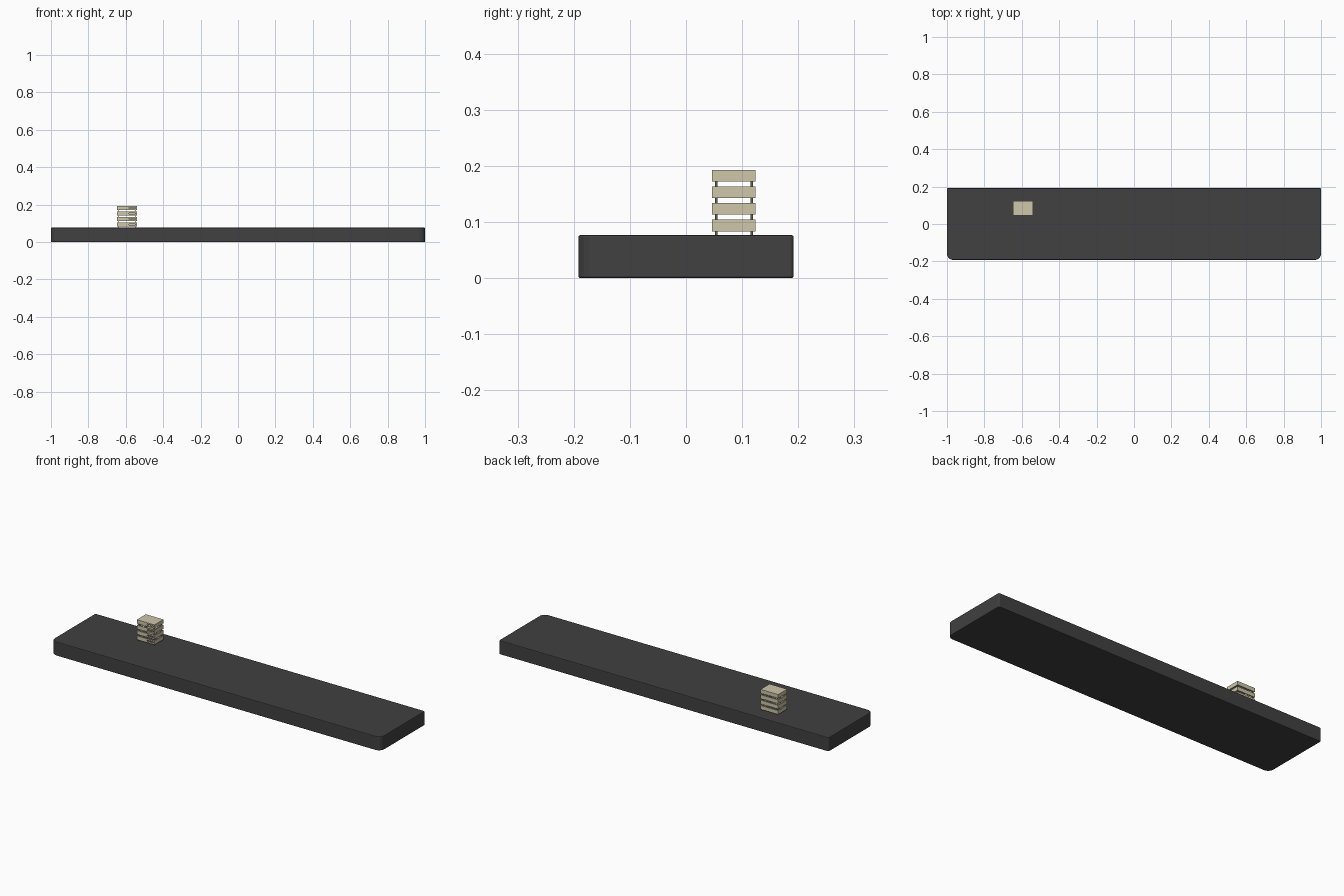
import bpy, bmesh, math

if "Cube" in bpy.data.objects:
    bpy.data.objects.remove(bpy.data.objects["Cube"])


def material(name, rgb):
    m = bpy.data.materials.new(name)
    m.diffuse_color = (*rgb, 1)
    m.use_nodes = True
    m.node_tree.nodes["Principled BSDF"].inputs["Base Color"].default_value = m.diffuse_color
    return m


charcoal = material("charcoal", (0.052, 0.052, 0.052))
tan = material("pale tan", (0.62, 0.57, 0.40))
olive = material("dark olive", (0.12, 0.11, 0.07))


def finish(bm, name, mat):
    bmesh.ops.recalc_face_normals(bm, faces=bm.faces)
    me = bpy.data.meshes.new(name)
    bm.to_mesh(me)
    bm.free()
    ob = bpy.data.objects.new(name, me)
    bpy.context.collection.objects.link(ob)
    me.materials.append(mat)
    return ob


def add_box(bm, x0, x1, y0, y1, z0, z1):
    vs = bmesh.ops.create_cube(bm, size=1)["verts"]
    for v in vs:
        v.co.x = x0 + (v.co.x + 0.5) * (x1 - x0)
        v.co.y = y0 + (v.co.y + 0.5) * (y1 - y0)
        v.co.z = z0 + (v.co.z + 0.5) * (z1 - z0)


# Slab: outline with wide rounded front corners and tight back corners
outline = []
for sx, sy, r, start in ((1, 1, 0.007, 0), (-1, 1, 0.007, 90),
                         (-1, -1, 0.032, 180), (1, -1, 0.032, 270)):
    for i in range(5):
        a = math.radians(start + 22.5 * i)
        outline.append((sx * (1 - r) + r * math.cos(a),
                        sy * (0.192 - r) + r * math.sin(a)))
bm = bmesh.new()
base = bm.faces.new([bm.verts.new((x, y, 0)) for x, y in outline])
up = bmesh.ops.extrude_face_region(bm, geom=[base])["geom"]
for v in up:
    if isinstance(v, bmesh.types.BMVert):
        v.co.z = 0.077
slab = finish(bm, "slab", charcoal)
bev = slab.modifiers.new("soft rim", "BEVEL")
bev.width = 0.004
bev.segments = 2
bev.limit_method = "ANGLE"
bev.angle_limit = math.radians(50)

# Slatted crate: four tiers of boards around corner posts
X0, X1, Y0, Y1 = -0.646, -0.539, 0.046, 0.124
T, H = 0.006, 0.021
bm = bmesh.new()
for i in range(4):
    z = 0.0835 + 0.0295 * i
    add_box(bm, X0, X0 + T, Y0, Y1, z, z + H)          # left board
    add_box(bm, X1 - T, X1, Y0, Y1, z, z + H)          # right board
    add_box(bm, X0 + T, X1 - T, Y1 - T, Y1, z, z + H)  # back board
    mid = X0 + 0.062
    add_box(bm, X0 + T, mid, Y0, Y0 + T, z, z + H)     # front board
    for dz in (0, H - 0.007):                          # split front rails
        add_box(bm, mid, X1 - T, Y0, Y0 + T, z + dz, z + dz + 0.007)
finish(bm, "crate_boards", tan)

bm = bmesh.new()
add_box(bm, X0 + T, X1 - T, Y0 + T, Y1 - T, 0.187, 0.193)
finish(bm, "crate_lid", tan)

bm = bmesh.new()
for x in (X0 + 0.008, X1 - 0.008):
    for y in (Y0 + 0.008, Y1 - 0.007):
        add_box(bm, x - 0.002, x + 0.002, y - 0.002, y + 0.002, 0.075, 0.187)
finish(bm, "crate_posts", olive)
